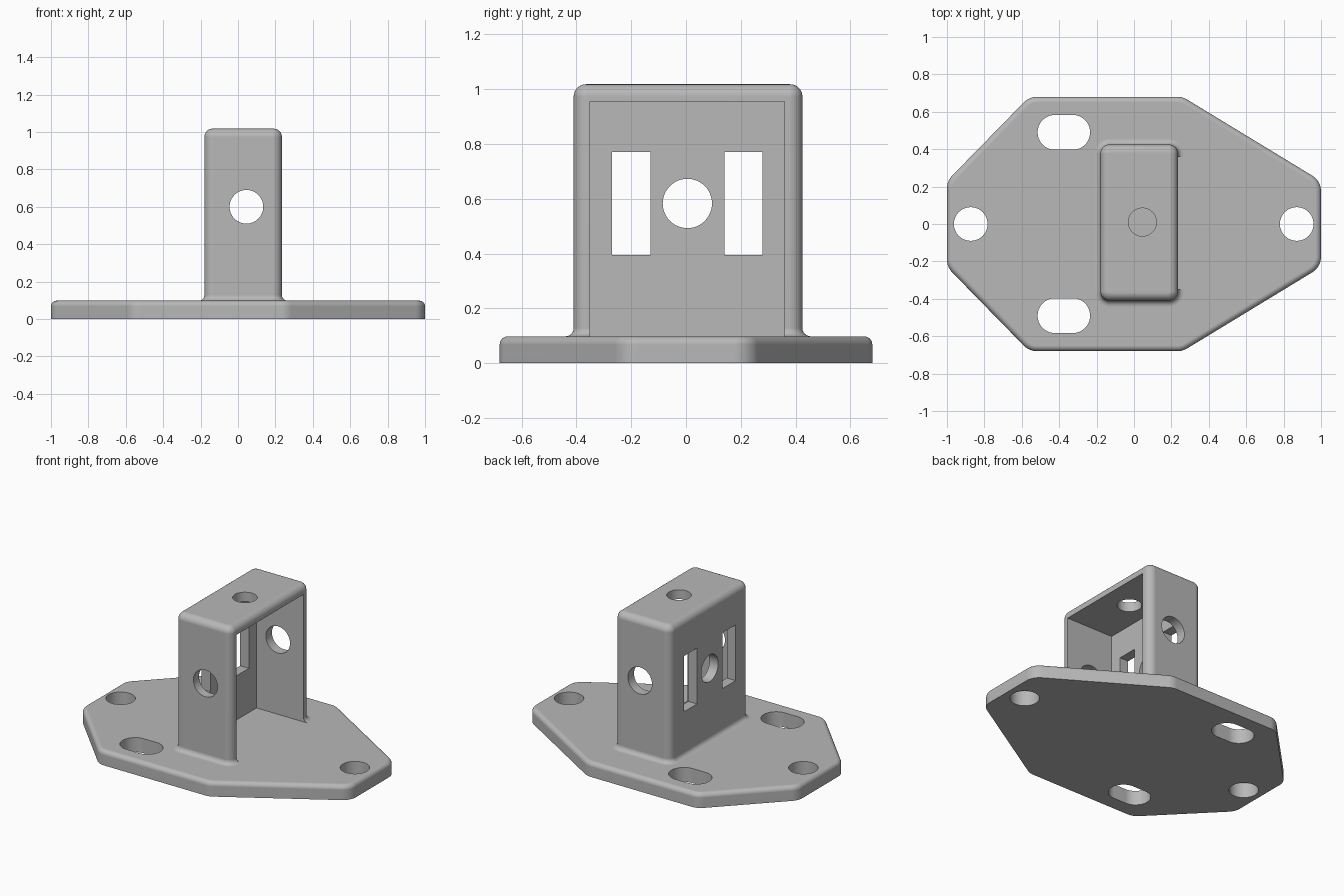
import bpy, bmesh, math
from mathutils import Vector, Matrix

if "Cube" in bpy.data.objects:
    bpy.data.objects.remove(bpy.data.objects["Cube"], do_unlink=True)

# Single grey material
grey = bpy.data.materials.new("plain grey")
grey.use_nodes = True
GREY = (0.48, 0.48, 0.48, 1)
grey.diffuse_color = GREY
grey.node_tree.nodes["Principled BSDF"].inputs["Base Color"].default_value = GREY

PLATE_TOP = 0.098


def finish(name, bm):
    bmesh.ops.recalc_face_normals(bm, faces=bm.faces[:])
    mesh = bpy.data.meshes.new(name)
    bm.to_mesh(mesh)
    bm.free()
    obj = bpy.data.objects.new(name, mesh)
    bpy.context.collection.objects.link(obj)
    mesh.materials.append(grey)
    return obj


def rounded_loft(name, corners, radius, levels, steps=8):
    """Stack rounded polygons (counter-clockwise corners); levels are (outset, z)."""
    pts = [Vector(c) for c in corners]
    arcs = []
    for i, p in enumerate(pts):
        d_in = (p - pts[i - 1]).normalized()
        d_out = (pts[(i + 1) % len(pts)] - p).normalized()
        n_in = Vector((d_in.y, -d_in.x))
        n_out = Vector((d_out.y, -d_out.x))
        turn = math.acos(max(-1, min(1, n_in.dot(n_out))))
        centre = p - (n_in + n_out).normalized() * radius / math.cos(turn / 2)
        start = math.atan2(n_in.y, n_in.x)
        for k in range(steps + 1):
            a = start + turn * k / steps
            arcs.append((centre, Vector((math.cos(a), math.sin(a)))))
    bm = bmesh.new()
    rings = []
    for outset, z in levels:
        flat = [c + d * (radius + outset) for c, d in arcs]
        rings.append([bm.verts.new((q.x, q.y, z)) for q in flat])
    n = len(arcs)
    for low, high in zip(rings, rings[1:]):
        for i in range(n):
            j = (i + 1) % n
            bm.faces.new((low[i], low[j], high[j], high[i]))
    bm.faces.new(rings[0][::-1])
    bm.faces.new(rings[-1])
    return finish(name, bm)


def rectangle(x0, x1, y0, y1):
    return [(x0, y0), (x1, y0), (x1, y1), (x0, y1)]


def round_over(r, top, steps=6):
    """Levels of a quarter-round edge ending at height top."""
    return [(r * (math.cos(a) - 1), top - r + r * math.sin(a))
            for a in (math.pi / 2 * k / steps for k in range(steps + 1))]


def cylinder(centre, radius, depth, axis):
    turn = {"x": Matrix.Rotation(math.pi / 2, 4, "Y"),
            "y": Matrix.Rotation(math.pi / 2, 4, "X"),
            "z": Matrix.Identity(4)}[axis]
    bm = bmesh.new()
    bmesh.ops.create_cone(bm, cap_ends=True, segments=48, radius1=radius, radius2=radius,
                          depth=depth, matrix=Matrix.Translation(centre) @ turn)
    return finish("hole_cutter", bm)


def box(x0, x1, y0, y1, z0, z1):
    bm = bmesh.new()
    bmesh.ops.create_cube(bm, size=1)
    for v in bm.verts:
        v.co = ((x0 + x1) / 2 + v.co.x * (x1 - x0),
                (y0 + y1) / 2 + v.co.y * (y1 - y0),
                (z0 + z1) / 2 + v.co.z * (z1 - z0))
    return finish("box_cutter", bm)


def select_only(obj):
    bpy.ops.object.select_all(action="DESELECT")
    obj.select_set(True)
    bpy.context.view_layer.objects.active = obj


def cut(obj, cutters):
    select_only(obj)
    for c in cutters:
        c.hide_render = True
        mod = obj.modifiers.new("cut", "BOOLEAN")
        mod.operation = "DIFFERENCE"
        mod.solver = "EXACT"
        mod.object = c
        bpy.ops.object.modifier_apply(modifier=mod.name)
        bpy.data.objects.remove(c, do_unlink=True)


def smooth(obj):
    select_only(obj)
    bpy.ops.object.shade_smooth_by_angle(angle=math.radians(30))
    mod = obj.modifiers.new("flat face normals", "WEIGHTED_NORMAL")
    mod.keep_sharp = True


# Eight-sided base plate with a rounded top edge
outline = [(-1, -0.23), (-0.56, -0.68), (0.26, -0.68), (1, -0.23),
           (1, 0.23), (0.26, 0.68), (-0.56, 0.68), (-1, 0.23)]
base = rounded_loft("base_plate", outline, 0.1, [(0, 0)] + round_over(0.03, PLATE_TOP))

# Bolt holes and slots through the plate
slots = [rounded_loft("slot_cutter", rectangle(-0.515, -0.235, y - 0.093, y + 0.093), 0.092,
                      [(0, -0.1), (0, 0.3)], 16) for y in (-0.49, 0.49)]
cut(base, slots + [cylinder((x, 0, 0), 0.09, 0.6, "z") for x in (-0.873, 0.87)])
smooth(base)

# Upright housing: fillet at the foot, rounded top and corners
FILLET = 0.03
foot = [(FILLET * (1 - math.sin(a)), PLATE_TOP + FILLET * (1 - math.cos(a)))
        for a in (math.pi / 2 * k / 6 for k in range(7))]
housing = rounded_loft("upright_housing", rectangle(-0.18, 0.235, -0.41, 0.425), 0.05,
                       foot + round_over(0.045, 1.018))

# Open cavity facing +x, then the round holes and the two rear windows
cut(housing, [
    box(-0.115, 0.6, -0.35, 0.36, -0.2, 0.955),
    cylinder((0.045, 0, 0.6), 0.09, 1.4, "y"),
    cylinder((-0.2, 0.005, 0.583), 0.09, 0.4, "x"),
    cylinder((0.045, 0.01, 1.0), 0.075, 0.3, "z"),
    box(-0.4, 0.0, -0.27, -0.13, 0.395, 0.77),
    box(-0.4, 0.0, 0.14, 0.28, 0.395, 0.77),
])
smooth(housing)
